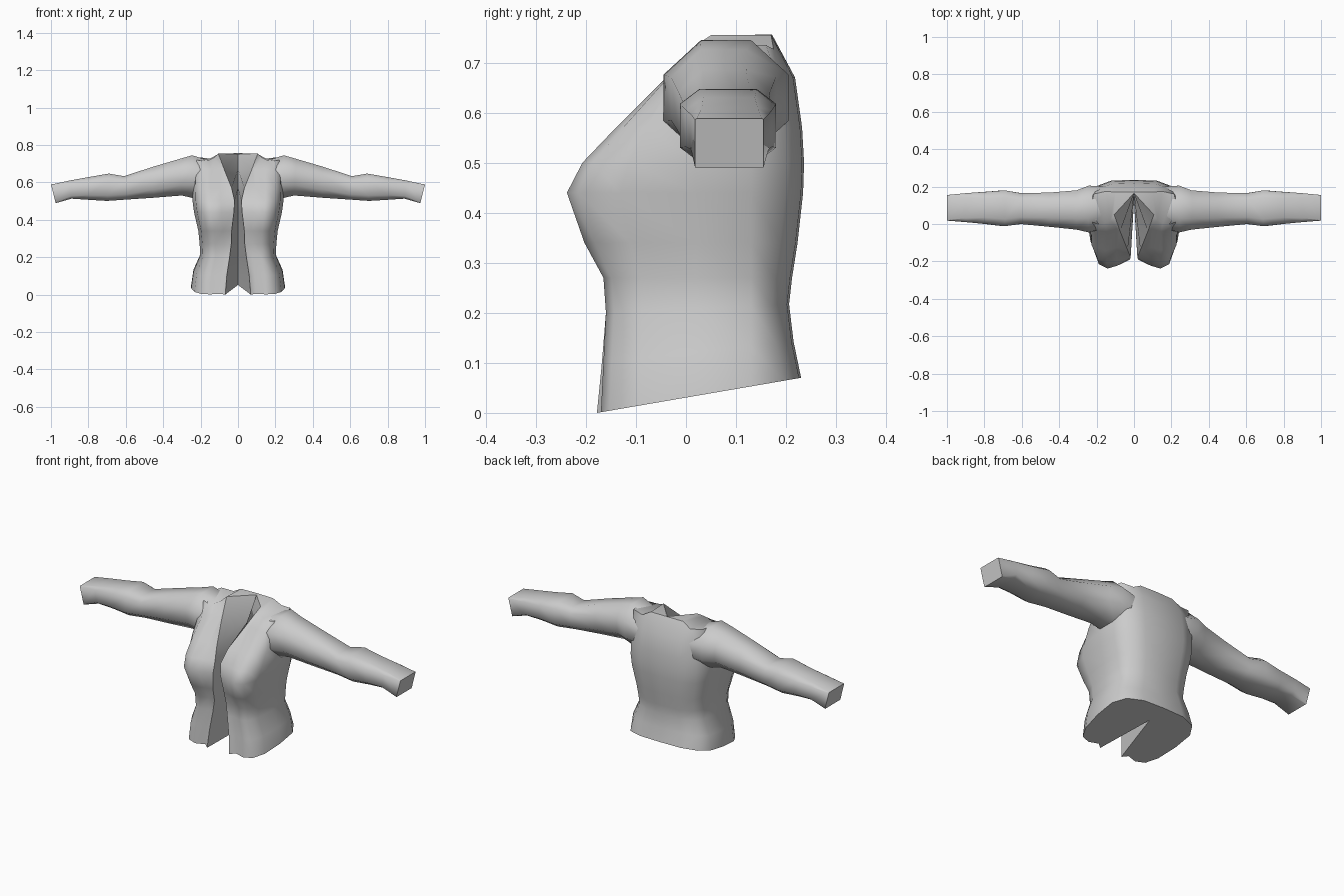
import bpy, bmesh, math

cloth = bpy.data.materials.new("grey_cloth")
cloth.diffuse_color = (0.6, 0.6, 0.6, 1)


def finish(bm, name, angle):
    bmesh.ops.remove_doubles(bm, verts=bm.verts, dist=0.0005)
    bmesh.ops.recalc_face_normals(bm, faces=bm.faces)
    me = bpy.data.meshes.new(name)
    bm.to_mesh(me)
    bm.free()
    ob = bpy.data.objects.new(name, me)
    bpy.context.collection.objects.link(ob)
    me.materials.append(cloth)
    bpy.ops.object.select_all(action='DESELECT')
    ob.select_set(True)
    bpy.context.view_layer.objects.active = ob
    bpy.ops.object.shade_smooth_by_angle(angle=math.radians(angle))
    return ob


def loft(bm, rings, closed):
    vs = [[bm.verts.new(p) for p in r] for r in rings]
    n = len(vs[0])
    for a, b in zip(vs, vs[1:]):
        for i in range(n if closed else n - 1):
            j = (i + 1) % n
            bm.faces.new((a[i], a[j], b[j], b[i]))
    return vs


# Torso: height, half width, back y, front y, opening edge x, y
levels = [
    (0.00, 0.250, 0.230, -0.170, 0.068, -0.178),
    (0.10, 0.238, 0.215, -0.165, 0.060, -0.168),
    (0.20, 0.202, 0.206, -0.160, 0.045, -0.160),
    (0.27, 0.205, 0.212, -0.165, 0.036, -0.158),
    (0.34, 0.212, 0.223, -0.203, 0.034, -0.175),
    (0.44, 0.235, 0.234, -0.238, 0.022, -0.190),
    (0.50, 0.243, 0.236, -0.207, 0.018, -0.180),
    (0.57, 0.245, 0.232, -0.140, 0.034, -0.140),
    (0.67, 0.240, 0.218, -0.040, 0.074, -0.040),
]
rings = []
for z, w, yb, yf, xl, yl in levels:
    ring = [(0, yb), (0.5 * w, yb - 0.004), (0.84 * w, yb - 0.035), (w, 0.13),
            (w, 0.02), (0.93 * w, 0.55 * yf), (0.8 * w, 0.9 * yf), (0.6 * w, yf),
            (max(xl + 0.015, 0.38 * w), yf + 0.015), (xl, yl),
            (0, 0.12 + 0.25 * max(0, z - 0.5))]
    # The hem climbs towards the back
    lift = max(0, 1 - z / 0.27)
    rings.append([(x, y, z + lift * 0.172 * (y + 0.178)) for x, y in ring])
# Shoulder and collar line
rings.append([(0, 0.172, 0.756), (0.1, 0.17, 0.755), (0.15, 0.175, 0.727), (0.215, 0.16, 0.735),
              (0.235, 0.06, 0.738), (0.22, 0.01, 0.72), (0.19, 0.0, 0.715), (0.155, 0.005, 0.72),
              (0.125, 0.02, 0.735), (0.106, 0.05, 0.755), (0, 0.165, 0.75)])

bm = bmesh.new()
vs = loft(bm, rings, False)
bm.faces.new(vs[0])
top = vs[-1]
bm.faces.new((top[0], top[1], top[9], top[10]))
for i, j in ((1, 9), (2, 8), (3, 7)):
    bm.faces.new((top[i], top[i + 1], top[j - 1], top[j]))
# Mirror the half about the centre
bmesh.ops.mirror(bm, geom=bm.verts[:] + bm.edges[:] + bm.faces[:], axis='X', merge_dist=0.0005)
finish(bm, "jacket_body", 55)

# Sleeves: x at top, x at bottom, y front, y back, z bottom, z top, corner roundness
sleeve = [
    (0.150, 0.150, -0.020, 0.200, 0.520, 0.715, 0.30),
    (0.245, 0.235, -0.045, 0.205, 0.515, 0.745, 0.30),
    (0.310, 0.300, -0.030, 0.180, 0.530, 0.726, 0.28),
    (0.450, 0.450, -0.015, 0.168, 0.518, 0.685, 0.26),
    (0.610, 0.600, 0.000, 0.165, 0.508, 0.633, 0.22),
    (0.690, 0.700, -0.012, 0.180, 0.501, 0.647, 0.20),
    (0.790, 0.800, 0.000, 0.172, 0.507, 0.630, 0.20),
    (0.900, 0.890, 0.010, 0.165, 0.513, 0.610, 0.14),
    (1.000, 0.975, 0.018, 0.155, 0.489, 0.588, 0.02),
]
for side, label in ((1, "right"), (-1, "left")):
    rings = []
    for xt, xb, y0, y1, z0, z1, c in sleeve:
        ring = []
        for u, v in ((c, 0), (1 - c, 0), (1, c), (1, 1 - c), (1 - c, 1), (c, 1), (0, 1 - c), (0, c)):
            ring.append((side * (xb + (xt - xb) * v), y0 + (y1 - y0) * u, z0 + (z1 - z0) * v))
        rings.append(ring)
    bm = bmesh.new()
    vs = loft(bm, rings, True)
    bm.faces.new(vs[0])
    bm.faces.new(vs[-1])
    finish(bm, label + "_sleeve", 60)
